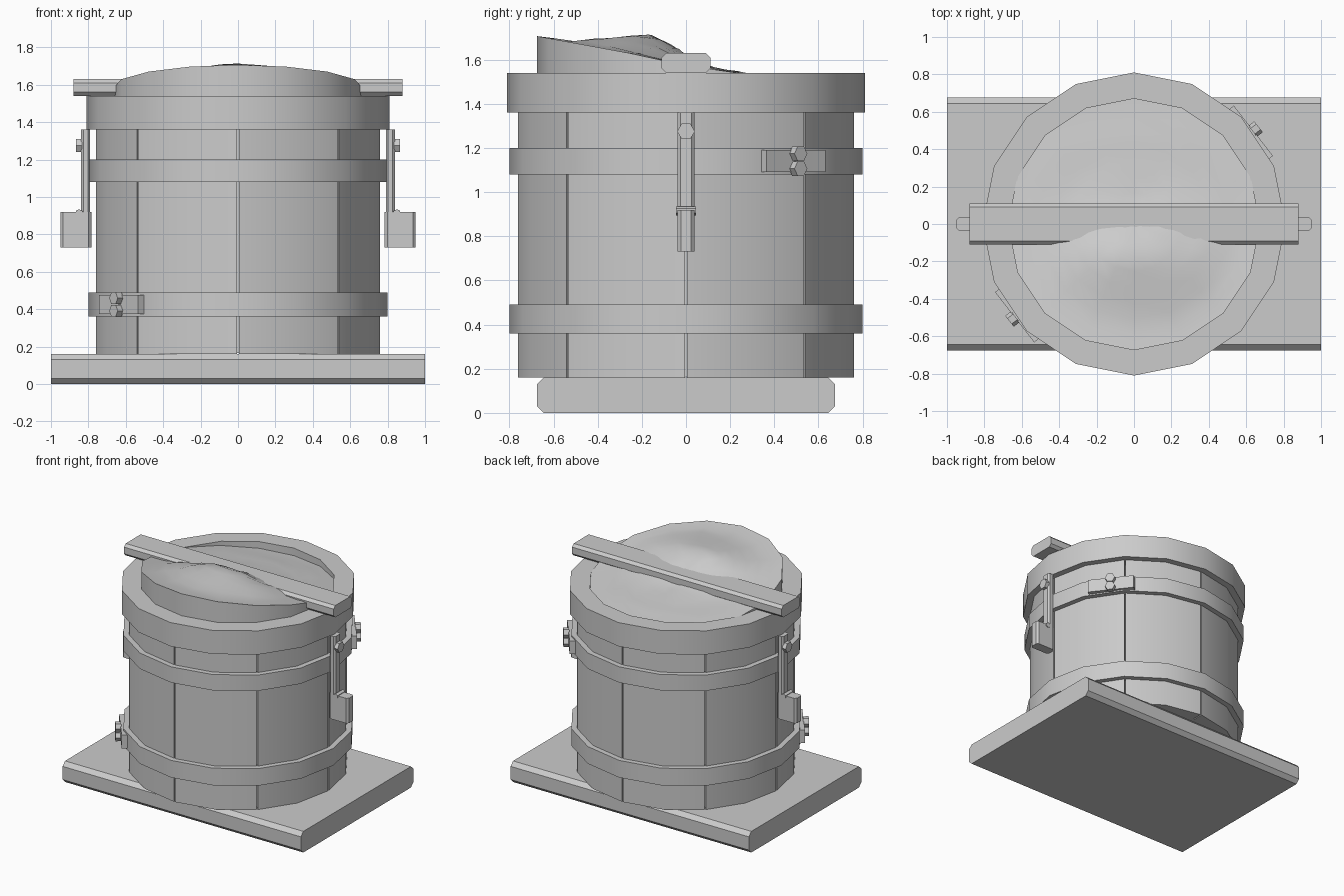
import bpy, bmesh, math, random
from mathutils import Matrix, Vector

if "Cube" in bpy.data.objects:
    bpy.data.objects.remove(bpy.data.objects["Cube"])

random.seed(4)
GREY = (0.6, 0.6, 0.6, 1)
mat = bpy.data.materials.new("plain grey")
mat.use_nodes = True
mat.diffuse_color = GREY
mat.node_tree.nodes["Principled BSDF"].inputs["Base Color"].default_value = GREY
SIDES = 16
STEP = 2 * math.pi / SIDES


def finish(bm, name, smooth=False):
    bmesh.ops.recalc_face_normals(bm, faces=bm.faces)
    me = bpy.data.meshes.new(name)
    bm.to_mesh(me)
    bm.free()
    me.materials.append(mat)
    ob = bpy.data.objects.new(name, me)
    bpy.context.collection.objects.link(ob)
    if smooth:
        bpy.ops.object.select_all(action='DESELECT')
        ob.select_set(True)
        bpy.context.view_layer.objects.active = ob
        bpy.ops.object.shade_smooth_by_angle(angle=math.radians(30))
    return ob


def box(name, size, loc, bevel=0, axis=0, turn=0):
    """Box, chamfered along the edges parallel to one axis, turned about z."""
    bm = bmesh.new()
    bmesh.ops.create_cube(bm, size=1)
    bmesh.ops.scale(bm, vec=size, verts=bm.verts)
    if bevel:
        edges = [e for e in bm.edges
                 if abs((e.verts[0].co - e.verts[1].co).normalized()[axis]) > 0.9]
        bmesh.ops.bevel(bm, geom=edges, offset=bevel, segments=1, affect='EDGES')
    bm.transform(Matrix.Rotation(turn, 4, 'Z') @ Matrix.Translation(loc))
    return finish(bm, name)


def bolt(name, radius, depth, loc, turn, sideways=False):
    """Six-sided bolt head pointing outward, or a pin along the tangent."""
    bm = bmesh.new()
    bmesh.ops.create_cone(bm, cap_ends=True, segments=6, radius1=radius,
                          radius2=radius, depth=depth)
    spin = Matrix.Rotation(math.pi / 2, 4, 'X' if sideways else 'Y')
    bm.transform(Matrix.Rotation(turn, 4, 'Z') @ Matrix.Translation(loc) @ spin)
    return finish(bm, name)


def wall(name, angles, inner, outer, z0, z1, closed=False):
    """Rectangular section swept through the given angles."""
    bm = bmesh.new()
    loops = []
    for a in angles:
        c, s = math.cos(a), math.sin(a)
        loops.append([bm.verts.new((r * c, r * s, z)) for r, z in
                      ((inner, z0), (outer, z0), (outer, z1), (inner, z1))])
    for a, b in zip(loops, loops[1:] + loops[:1] if closed else loops[1:]):
        for k in range(4):
            j = (k + 1) % 4
            bm.faces.new((a[k], a[j], b[j], b[k]))
    if not closed:
        bm.faces.new(loops[0])
        bm.faces.new(loops[-1])
    return finish(bm, name, True)


# Base board and the crossbar on top
box("base_board", (2, 1.35, 0.16), (0, 0, 0.08), 0.03, 0)
box("crossbar", (1.76, 0.22, 0.09), (0, 0, 1.585), 0.02, 0)

# Eight staves with narrow seams, each one bent once in the middle
for i in range(8):
    mid = (2 * i + 1) * STEP
    half = STEP - 0.006
    wall(f"stave_{i + 1}", (mid - half, mid, mid + half), 0.68, 0.76, 0.16, 1.4)

# Rim and hoops
ring_angles = [i * STEP for i in range(SIDES)]
wall("rim", ring_angles, 0.67, 0.81, 1.36, 1.54, True)
wall("upper_hoop", ring_angles, 0.74, 0.80, 1.08, 1.20, True)
wall("lower_hoop", ring_angles, 0.74, 0.80, 0.36, 0.49, True)


# Heaped filling, high at the front and sunken at the back
def heap(x, y):
    slope = 0.2 if y < 0 else 0.13
    spread = 0.25 if y < -0.15 else 0.17
    return 1.57 - slope * y + 0.11 * math.exp(-((y + 0.15) / spread) ** 2 - (x / 0.4) ** 2)


bm = bmesh.new()
RINGS = 8
FILL = 0.675
rings = []
for k in range(1, RINGS + 1):
    r = FILL * k / RINGS
    ring = []
    for a in ring_angles:
        x, y = r * math.cos(a), r * math.sin(a)
        jitter = random.uniform(-0.008, 0.008) if k < RINGS else 0
        ring.append(bm.verts.new((x, y, heap(x, y) + jitter)))
    rings.append(ring)
bottom = [bm.verts.new((v.co.x, v.co.y, 0.165)) for v in rings[-1]]
centre = bm.verts.new((0, 0, heap(0, 0)))
for i in range(SIDES):
    j = (i + 1) % SIDES
    bm.faces.new((centre, rings[0][i], rings[0][j]))
    for a, b in zip(rings, rings[1:] + [bottom]):
        bm.faces.new((a[i], b[i], b[j], a[j]))
bm.faces.new(bottom)
finish(bm, "filling", True)

# Hoop clasps on opposite sides, each with two bolts
for label, turn, z in (("upper", 0, 1.14), ("lower", math.pi, 0.425)):
    turn += math.radians(38)
    box(label + "_clasp", (0.05, 0.34, 0.1), (0.785, 0, z), 0, 0, turn)
    for n, dz in enumerate((-0.034, 0.034)):
        bolt(f"{label}_clasp_bolt_{n + 1}", 0.037, 0.04, (0.825, 0, z + dz), turn)

# Side straps with bolts and grip blocks
for label, turn in (("left", 0), ("right", math.pi)):
    box(label + "_strap", (0.05, 0.076, 0.5), (0.815, 0, 1.11), 0.013, 2, turn)
    box(label + "_grip", (0.165, 0.076, 0.19), (0.867, 0, 0.825), 0.015, 2, turn)
    bolt(label + "_strap_bolt", 0.04, 0.03, (0.85, 0, 1.275), turn)
    bolt(label + "_grip_pin", 0.02, 0.09, (0.85, 0, 0.915), turn, True)
